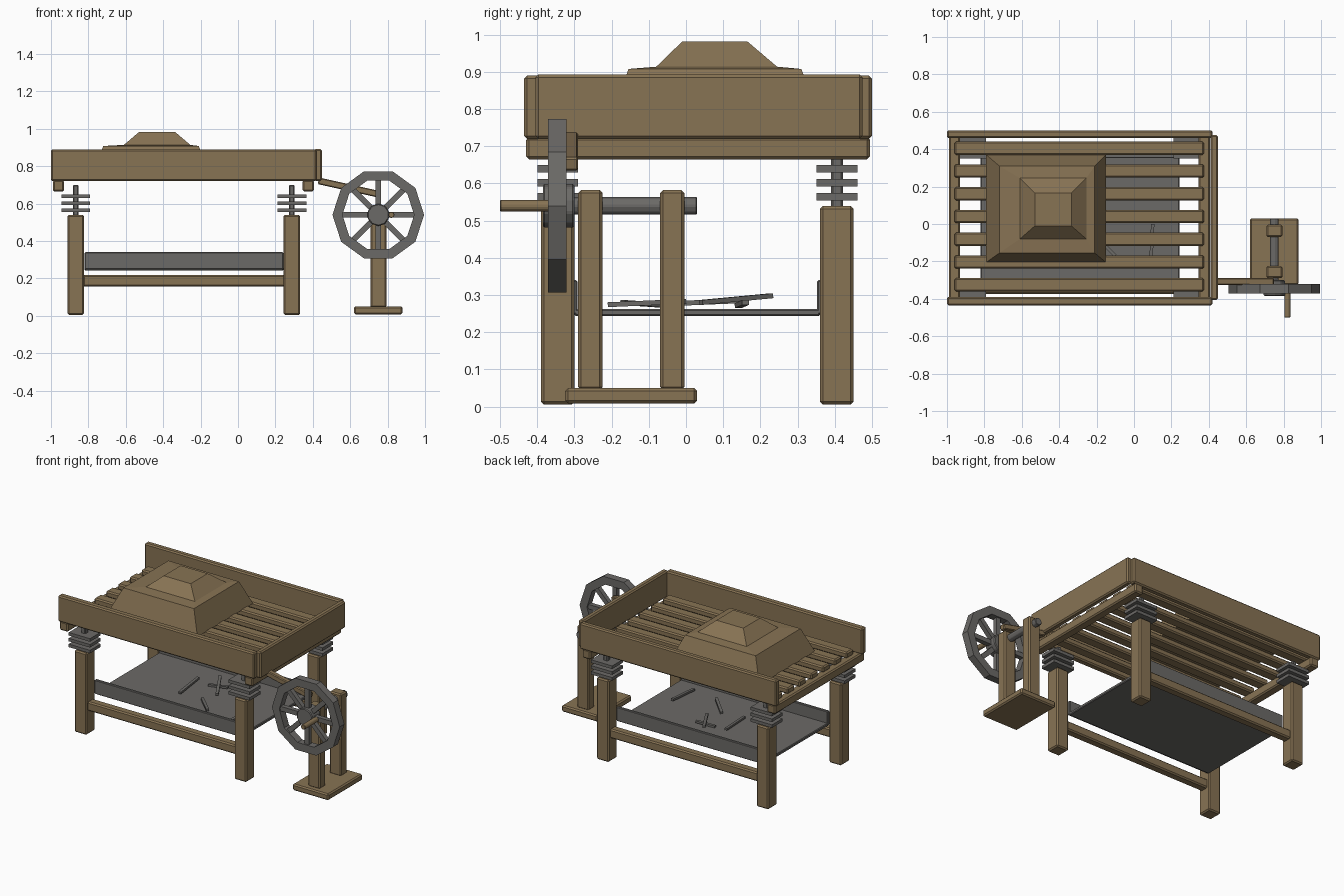
import bpy, bmesh, math
from mathutils import Vector, Matrix

if "Cube" in bpy.data.objects:
    bpy.data.objects.remove(bpy.data.objects["Cube"])


def material(name, rgb):
    m = bpy.data.materials.new(name)
    m.diffuse_color = (*rgb, 1)
    m.use_nodes = True
    m.node_tree.nodes["Principled BSDF"].inputs["Base Color"].default_value = m.diffuse_color
    return m


WOOD = material("weathered wood", (0.245, 0.172, 0.088))
IRON = material("dull iron", (0.148, 0.143, 0.135))


def finish(name, bm, mat, bevel=0.0):
    if bevel:
        bmesh.ops.bevel(bm, geom=bm.edges[:], offset=bevel, segments=1, affect='EDGES')
    bmesh.ops.recalc_face_normals(bm, faces=bm.faces[:])
    me = bpy.data.meshes.new(name)
    bm.to_mesh(me)
    bm.free()
    me.materials.append(mat)
    ob = bpy.data.objects.new(name, me)
    bpy.context.collection.objects.link(ob)
    return ob


def box(name, x, y, z, mat=WOOD, bevel=0.008):
    """Box from (min, max) ranges."""
    bm = bmesh.new()
    bmesh.ops.create_cube(bm, size=1)
    for v in bm.verts:
        v.co = [(r[0] + r[1]) / 2 + c * (r[1] - r[0]) for c, r in zip(v.co, (x, y, z))]
    return finish(name, bm, mat, bevel)


def bar(name, a, b, w, h, mat, bevel=0.0):
    """Rectangular bar between two points."""
    a, b = Vector(a), Vector(b)
    d = b - a
    bm = bmesh.new()
    bmesh.ops.create_cube(bm, size=1)
    bmesh.ops.scale(bm, vec=(w, d.length, h), verts=bm.verts)
    ob = finish(name, bm, mat, bevel)
    ob.matrix_world = Matrix.Translation((a + b) / 2) @ d.to_track_quat('Y', 'Z').to_matrix().to_4x4()
    return ob


def rod(name, x, z, y0, y1, r, sides, mat, bevel=0.0):
    """Cylinder along y."""
    bm = bmesh.new()
    bmesh.ops.create_cone(bm, cap_ends=True, segments=sides, radius1=r, radius2=r, depth=y1 - y0)
    ob = finish(name, bm, mat, bevel)
    ob.matrix_world = Matrix.Translation((x, (y0 + y1) / 2, z)) @ Matrix.Rotation(math.pi / 2, 4, 'X')
    return ob


# Sieve frame, open at the left end
box("front_side_board", (-1, 0.42), (-0.435, -0.39), (0.72, 0.89))
box("back_side_board", (-1, 0.42), (0.46, 0.50), (0.72, 0.89))
box("end_board", (0.41, 0.448), (-0.405, 0.475), (0.72, 0.893))
for n, x in (("left", -0.96), ("right", 0.375)):
    box(n + "_bearer", (x - 0.03, x + 0.03), (-0.43, 0.495), (0.665, 0.725))
for i in range(7):
    y = -0.325 + i * 0.1217
    box(f"slat_{i + 1}", (-0.96, 0.375), (y - 0.035, y + 0.035), (0.722, 0.762))

# Stepped heap lying on the slats
bm = bmesh.new()
rings = []
for x0, x1, y0, y1, z in ((-0.79, -0.15, -0.205, 0.37, 0.758), (-0.72, -0.21, -0.155, 0.31, 0.908),
                          (-0.61, -0.255, -0.08, 0.245, 0.914), (-0.53, -0.335, -0.01, 0.165, 0.982)):
    rings.append([bm.verts.new((x, y, z)) for x, y in ((x0, y0), (x1, y0), (x1, y1), (x0, y1))])
for a, b in zip(rings, rings[1:]):
    for i in range(4):
        j = (i + 1) % 4
        bm.faces.new((a[i], a[j], b[j], b[i]))
bm.faces.new(rings[0][::-1])
bm.faces.new(rings[-1])
finish("heap", bm, WOOD)

# Legs with plate springs on top
for nx, x in (("left", -0.867), ("right", 0.288)):
    for ny, y in (("front", -0.345), ("back", 0.406)):
        n = f"{ny}_{nx}_"
        box(n + "leg", (x - 0.044, x + 0.044), (y - 0.045, y + 0.045), (0.005, 0.54))
        box(n + "spring_core", (x - 0.015, x + 0.015), (y - 0.016, y + 0.016), (0.53, 0.70), IRON, 0.005)
        for k, z in enumerate((0.564, 0.602, 0.64)):
            box(f"{n}spring_plate_{k + 1}", (x - 0.077, x + 0.077), (y - 0.055, y + 0.055),
                (z - 0.010, z + 0.010), IRON, 0)

# Long stretchers and collecting tray
for n, y in (("front", -0.345), ("back", 0.406)):
    box(n + "_stretcher", (-0.83, 0.25), (y - 0.028, y + 0.028), (0.158, 0.218))
box("tray_floor", (-0.82, 0.243), (-0.30, 0.36), (0.243, 0.263), IRON, 0.004)
box("tray_front_lip", (-0.82, 0.243), (-0.312, -0.292), (0.248, 0.34), IRON, 0.004)
box("tray_back_lip", (-0.82, 0.243), (0.352, 0.372), (0.248, 0.34), IRON, 0.004)

# Loose iron scraps in the tray
scraps = (((-0.38, -0.06), (-0.40, 0.16), 0.28), ((-0.23, -0.04), (-0.10, -0.17), 0.275),
          ((-0.29, 0.23), (-0.18, 0.04), 0.29), ((-0.31, 0.14), (-0.185, 0.16), 0.275),
          ((0.09, -0.21), (0.10, 0.0), 0.278))
for i, (a, b, z) in enumerate(scraps):
    bar(f"scrap_{i + 1}", (*a, z + (0.008 if i == 2 else -0.004)),
        (*b, z + (-0.010 if i == 2 else 0.005)), 0.018, 0.013, IRON)

# Wheel stand
box("stand_base", (0.62, 0.88), (-0.325, 0.03), (0.008, 0.05))
for n, y in (("front", -0.257), ("back", -0.037)):
    box(n + "_stand_post", (0.708, 0.793), (y - 0.033, y + 0.033), (0.045, 0.582))
WX, WZ = 0.75, 0.54
rod("axle", WX, WZ, -0.36, 0.03, 0.025, 8, IRON, 0.003)

# Ten-sided wheel rim, spokes and hub
bm = bmesh.new()
loops = []
for r, y in ((0.245, -0.371), (0.245, -0.322), (0.192, -0.322), (0.192, -0.371)):
    loops.append([bm.verts.new((WX + r * math.cos(i * math.tau / 10), y, WZ + r * math.sin(i * math.tau / 10)))
                  for i in range(10)])
for k in range(4):
    a, b = loops[k], loops[(k + 1) % 4]
    for i in range(10):
        j = (i + 1) % 10
        bm.faces.new((a[i], a[j], b[j], b[i]))
finish("wheel_rim", bm, IRON)
for i in range(8):
    c, s = math.cos(i * math.pi / 4), math.sin(i * math.pi / 4)
    bar(f"spoke_{i + 1}", (WX + 0.04 * c, -0.347, WZ + 0.04 * s),
        (WX + 0.205 * c, -0.347, WZ + 0.205 * s), 0.03, 0.03, IRON)
rod("wheel_hub", WX, WZ, -0.385, -0.30, 0.06, 10, IRON, 0.005)

# Crank handle and connecting rod to the sieve
rod("crank_handle", 0.82, WZ, -0.50, -0.36, 0.017, 8, WOOD, 0.003)
bar("connecting_rod", (0.43, -0.308, 0.722), (0.745, -0.308, 0.652), 0.036, 0.036, WOOD, 0.005)
